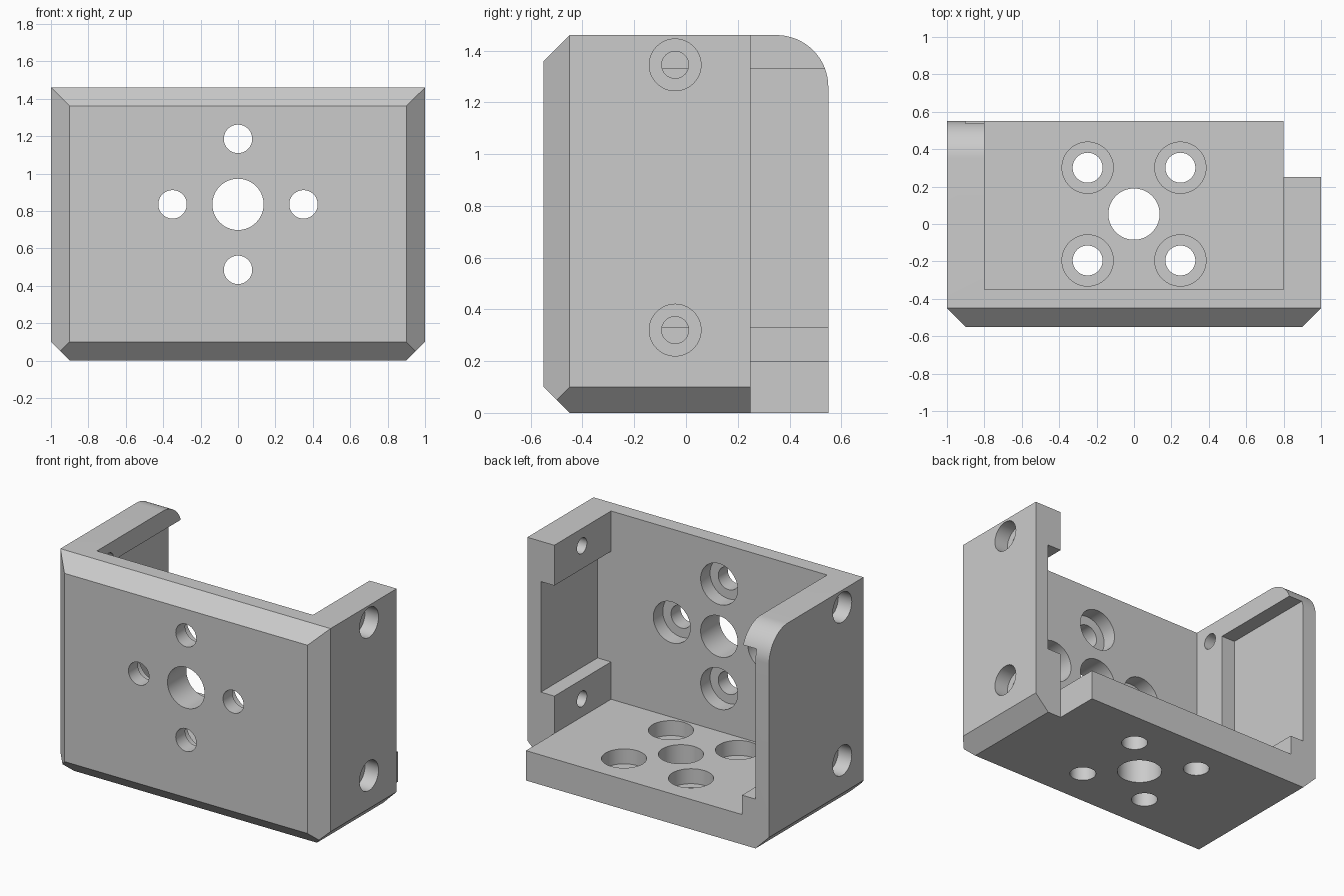
import bpy, bmesh, math
from mathutils import Vector, Matrix

cube = bpy.data.objects.get("Cube")
if cube:
    bpy.data.objects.remove(cube, do_unlink=True)

grey = bpy.data.materials.new("plain_grey")
grey.use_nodes = True
colour = (0.6, 0.6, 0.6, 1)
grey.diffuse_color = colour
grey.node_tree.nodes["Principled BSDF"].inputs["Base Color"].default_value = colour

HX, HY, TOP, WALL, CH, R = 1.0, 0.55, 1.46, 0.2, 0.1, 0.2


def make_object(name, bm):
    bmesh.ops.recalc_face_normals(bm, faces=bm.faces)
    mesh = bpy.data.meshes.new(name)
    bm.to_mesh(mesh)
    bm.free()
    obj = bpy.data.objects.new(name, mesh)
    bpy.context.collection.objects.link(obj)
    return obj


# Body: side profile with a rounded top rear corner, extruded across x
arc = [(HY - R + R * math.cos(a), TOP - R + R * math.sin(a))
       for a in (math.pi / 2 * i / 16 for i in range(17))]
profile = [(-HY, 0), (HY, 0)] + arc + [(-HY, TOP)]
bm = bmesh.new()
face = bm.faces.new([bm.verts.new((-HX, y, z)) for y, z in profile])
ext = bmesh.ops.extrude_face_region(bm, geom=[face])
verts = [g for g in ext["geom"] if isinstance(g, bmesh.types.BMVert)]
bmesh.ops.translate(bm, verts=verts, vec=(2 * HX, 0, 0))


# Chamfers on all front edges and on the lower side edges
def chamfer(point, normal):
    geom = bm.verts[:] + bm.edges[:] + bm.faces[:]
    cut = bmesh.ops.bisect_plane(bm, geom=geom, plane_co=point, plane_no=normal,
                                 clear_outer=True)
    edges = [g for g in cut["geom_cut"] if isinstance(g, bmesh.types.BMEdge)]
    bmesh.ops.edgenet_fill(bm, edges=edges)


chamfer((0, CH - HY, TOP), (0, -1, 1))
chamfer((0, CH - HY, 0), (0, -1, -1))
for s in (-1, 1):
    chamfer((s * HX, CH - HY, 0), (s, -1, 0))
    chamfer((s * HX, 0, CH), (s, 0, -1))
bracket = make_object("bracket", bm)
bracket.data.materials.append(grey)
bpy.context.view_layer.objects.active = bracket


def subtract(cutter):
    cutter.hide_render = True
    mod = bracket.modifiers.new("cut", "BOOLEAN")
    mod.operation, mod.solver, mod.object = "DIFFERENCE", "EXACT", cutter
    bpy.ops.object.modifier_apply(modifier=mod.name)
    bpy.data.objects.remove(cutter, do_unlink=True)


def cut_box(lo, hi):
    lo, hi = Vector(lo), Vector(hi)
    bm = bmesh.new()
    bmesh.ops.create_cube(bm, size=1)
    bmesh.ops.scale(bm, vec=hi - lo, verts=bm.verts)
    bmesh.ops.translate(bm, vec=(lo + hi) / 2, verts=bm.verts)
    subtract(make_object("box_cutter", bm))


def cut_hole(start, direction, radius, length):
    d = Vector(direction)
    rot = d.to_track_quat("Z", "Y").to_matrix().to_4x4()
    bm = bmesh.new()
    bmesh.ops.create_cone(bm, cap_ends=True, segments=64, radius1=radius,
                          radius2=radius, depth=length + 0.05,
                          matrix=Matrix.Translation(Vector(start) + d * (length - 0.05) / 2) @ rot)
    subtract(make_object("hole_cutter", bm))


def counterbored(start, direction, small, large):
    cut_hole(start, direction, small, WALL + 0.05)
    cut_hole(start, direction, large, WALL / 2)


# Short left wall, open interior, and recesses inside both side walls
cut_box((HX - WALL, 0.25, -1), (2, 2, 2))
cut_box((WALL - HX, WALL - HY, WALL), (HX - WALL, 2, 2))
cut_box((0.7, WALL - HY, 0.45), (0.9, 2, 1.19))
cut_box((-0.9, -0.11, 0.33), (-0.7, 2, 1.33))

# Front plate: centre bore and a cross of screw holes
inner_y, mid_z = WALL - HY, 0.835
cut_hole((0, inner_y, mid_z), (0, -1, 0), 0.137, WALL + 0.05)
for dx, dz in ((1, 0), (-1, 0), (0, 1), (0, -1)):
    counterbored((dx * 0.35, inner_y, mid_z + dz * 0.35), (0, -1, 0), 0.076, 0.137)

# Base plate: centre bore and a square of screw holes
cut_hole((0, 0.053, WALL), (0, 0, -1), 0.137, WALL + 0.05)
for sx in (-1, 1):
    for sy in (-1, 1):
        counterbored((sx * 0.248, 0.053 + sy * 0.248, WALL), (0, 0, -1), 0.08, 0.137)

# Side walls: screw holes sunk from outside
for side, y in ((1, -0.042), (-1, -0.225)):
    for z in (0.32, 1.345):
        counterbored((side * HX, y, z), (-side, 0, 0), 0.052, 0.1)

bracket.select_set(True)
bpy.ops.object.shade_smooth_by_angle(angle=math.radians(30))
